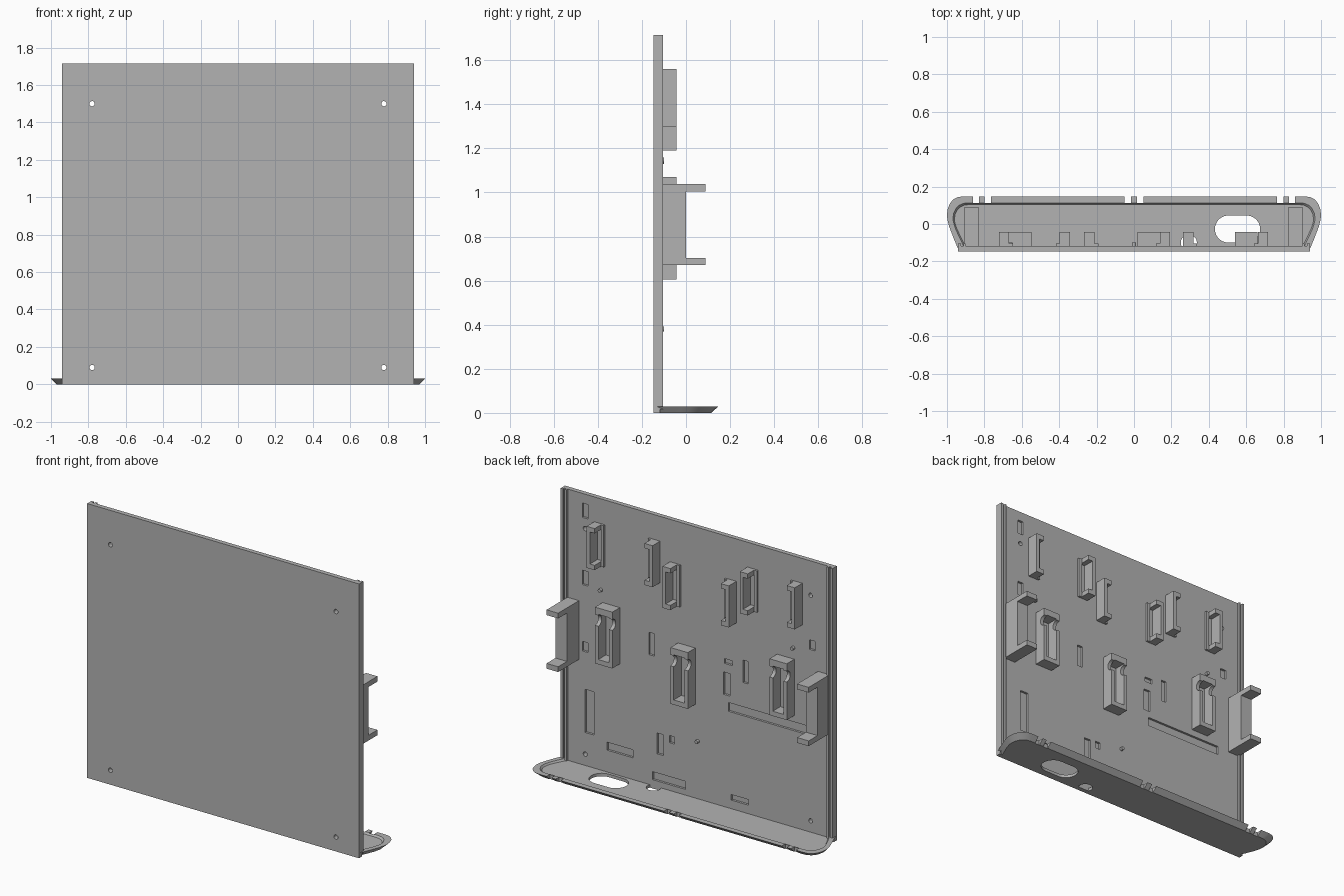
import bpy, bmesh, math
from mathutils import Matrix, Vector

default = bpy.data.objects.get("Cube")
if default:
    bpy.data.objects.remove(default, do_unlink=True)

grey = bpy.data.materials.new("plain grey")
grey.use_nodes = True
COLOUR = (0.45, 0.45, 0.45, 1)
grey.diffuse_color = COLOUR
grey.node_tree.nodes["Principled BSDF"].inputs["Base Color"].default_value = COLOUR

FRONT, FACE, LIP, CLIP, ARM = -0.147, -0.118, -0.104, -0.043, 0.088
HEIGHT, HALF = 1.715, 0.94


def box(bm, x0, x1, y0, y1, z0, z1):
    mid = Vector((x0 + x1, y0 + y1, z0 + z1)) / 2
    size = Matrix.Diagonal((x1 - x0, y1 - y0, z1 - z0, 1))
    bmesh.ops.create_cube(bm, size=1, matrix=Matrix.Translation(mid) @ size)


def rod(bm, centre, radius, length, axis, sides=24):
    turn = Matrix.Rotation(math.pi / 2, 4, axis) if axis in "XY" else Matrix()
    bmesh.ops.create_cone(bm, cap_ends=True, segments=sides, radius1=radius, radius2=radius,
                          depth=length, matrix=Matrix.Translation(centre) @ turn)


def loft(bm, rings):
    """Closed solid through equal rings of points, capped at both ends."""
    loops = [[bm.verts.new(p) for p in ring] for ring in rings]
    for a, b in zip(loops, loops[1:]):
        for i in range(len(a)):
            j = (i + 1) % len(a)
            bm.faces.new((a[i], a[j], b[j], b[i]))
    bm.faces.new(loops[0][::-1])
    bm.faces.new(loops[-1])


def finish(bm, name):
    bmesh.ops.recalc_face_normals(bm, faces=bm.faces)
    mesh = bpy.data.meshes.new(name)
    bm.to_mesh(mesh)
    bm.free()
    mesh.materials.append(grey)
    obj = bpy.data.objects.new(name, mesh)
    bpy.context.collection.objects.link(obj)
    return obj


def carve(obj, cutter_bm):
    """Subtract the cutter, bake the result and drop the cutter."""
    cutter = finish(cutter_bm, "cutter")
    cutter.hide_render = True
    mod = obj.modifiers.new("cut", "BOOLEAN")
    mod.operation, mod.solver, mod.object = "DIFFERENCE", "EXACT", cutter
    graph = bpy.context.evaluated_depsgraph_get()
    baked = bpy.data.meshes.new_from_object(obj.evaluated_get(graph))
    obj.modifiers.clear()
    obj.data = baked
    bpy.data.objects.remove(cutter, do_unlink=True)


# Back panel with screw holes and shallow recesses
bm = bmesh.new()
box(bm, -HALF, HALF, FRONT, FACE, 0, HEIGHT)
panel = finish(bm, "panel")
cut = bmesh.new()
for x in (-0.78, 0.78):
    for z in (0.09, 1.5):
        rod(cut, (x, FRONT, z), 0.014, 0.2, "X", 16)
# centre x, centre z, width, height
RECESSES = [(0.78, 1.61, 0.04, 0.09), (0.78, 1.19, 0.04, 0.09), (0.78, 0.76, 0.04, 0.06),
            (0.75, 0.36, 0.06, 0.27), (0.32, 0.90, 0.04, 0.14), (0.26, 0.29, 0.045, 0.13),
            (0.18, 0.34, 0.035, 0.045), (0.54, 0.18, 0.18, 0.05), (0.2, 0.08, 0.23, 0.05),
            (-0.29, 0.09, 0.12, 0.035), (-0.21, 0.93, 0.055, 0.03), (-0.2, 0.79, 0.045, 0.14),
            (-0.33, 0.90, 0.035, 0.14), (-0.48, 0.65, 0.54, 0.055), (-0.79, 1.19, 0.04, 0.06)]
for x, z, w, h in RECESSES:
    box(cut, x - w / 2, x + w / 2, FACE - 0.014, 0, z - h / 2, z + h / 2)
carve(panel, cut)

# Vertical rails along both panel edges
for side, label in ((1, "left"), (-1, "right")):
    bm = bmesh.new()
    for a, b in ((0.925, HALF), (0.9, 0.912)):
        box(bm, min(side * a, side * b), max(side * a, side * b), FACE - 0.01, LIP, 0.015, HEIGHT)
    finish(bm, label + "_rail")

# Base tray: chamfered outline, raised rim, sunken floor
half = [(0.935, FRONT), (0.965, -0.075), (0.988, -0.015), (0.998, 0.025), (1.0, 0.05),
        (0.996, 0.08), (0.985, 0.108), (0.968, 0.13), (0.945, 0.143), (0.92, 0.147)]
outline = half + [(-x, y) for x, y in reversed(half)]


def ring(scale, front, back, z):
    return [(x * scale, front + (y - FRONT) / 0.294 * (back - front), z) for x, y in outline]


bm = bmesh.new()
loft(bm, [ring(0.97, FRONT, 0.115, 0), ring(1, FRONT, 0.147, 0.03),
          ring(0.968, -0.13, 0.113, 0.03), ring(0.96, -0.125, 0.104, 0.019)])
base = finish(bm, "base_tray")
cut = bmesh.new()
for x in (0.018, 0.782, 0.845):
    for s in (-1, 1):
        box(cut, s * x * 1.0 - 0.017 + (0.016 if x < 0.1 else 0) * s,
            s * x + 0.017 + (0.016 if x < 0.1 else 0) * s, 0.112, 0.2, -0.1, 0.1)
# Cable opening (rounded slot) and small round opening
arc = [math.pi * i / 16 for i in range(17)]
slot = [(0.602 + 0.0725 * math.sin(a), -0.027 - 0.0725 * math.cos(a)) for a in arc]
slot += [(0.505 - 0.0725 * math.sin(a), -0.027 + 0.0725 * math.cos(a)) for a in arc]
loft(cut, [[(x, y, z) for x, y in slot] for z in (-0.1, 0.1)])
rod(cut, (0.293, -0.1, 0), 0.043, 0.2, "Z", 32)
carve(base, cut)
bpy.ops.object.select_all(action="DESELECT")
base.select_set(True)
bpy.context.view_layer.objects.active = base
bpy.ops.object.shade_smooth_by_angle(angle=math.radians(25))

# Large hooks at the sides
for x, label in ((0.863, "left"), (-0.87, "right")):
    bm = bmesh.new()
    profile = [(FACE - 0.005, 0.67), (ARM, 0.67), (ARM, 0.703), (0, 0.703),
               (0, 1.005), (ARM, 1.005), (ARM, 1.038), (FACE - 0.005, 1.038)]
    loft(bm, [[(x + d, y, z) for y, z in profile] for d in (-0.04, 0.04)])
    finish(bm, label + "_side_hook")

# Tall cups with an open pocket and a scooped top
for x, top, label in ((0.6, 1.07, "left"), (0.078, 0.957, "middle"), (-0.607, 1.07, "right")):
    bm = bmesh.new()
    box(bm, x - 0.06, x + 0.06, FACE - 0.005, CLIP, top - 0.352, top)
    cup = finish(bm, label + "_cup")
    cut = bmesh.new()
    box(cut, x - 0.037, x + 0.037, FACE, 0, top - 0.322, top - 0.04)
    carve(cup, cut)
    cut = bmesh.new()
    rod(cut, (x, CLIP, top - 0.08), 0.034, 0.2, "Y")
    carve(cup, cut)

# Small board clips: C shape facing its partner, with a low lip in front
# outer edge x, top z, facing direction
CLIPS = [(0.717, 1.56, -1), (0.262, 1.56, 1), (0.193, 1.45, -1),
         (-0.266, 1.45, 1), (-0.342, 1.56, -1), (-0.722, 1.56, 1)]
for n, (x, top, d) in enumerate(CLIPS, 1):
    bm = bmesh.new()
    low = top - 0.26

    def part(a, b, y, z0, z1):
        box(bm, min(x + d * a, x + d * b), max(x + d * a, x + d * b), FACE - 0.005, y, z0, z1)

    part(0, 0.022, CLIP, low, top)
    part(0.022, 0.055, CLIP, low, low + 0.03)
    part(0.022, 0.055, CLIP, top - 0.03, top)
    part(0.055, 0.075, LIP, low, top)
    finish(bm, f"board_clip_{n}")

# Locating pegs
for n, (x, z) in enumerate(((0.67, 1.147), (-0.66, 1.14), (0, 0.38)), 1):
    bm = bmesh.new()
    rod(bm, (x, FACE + 0.005, z), 0.011, 0.026, "X", 16)
    finish(bm, f"peg_{n}")
